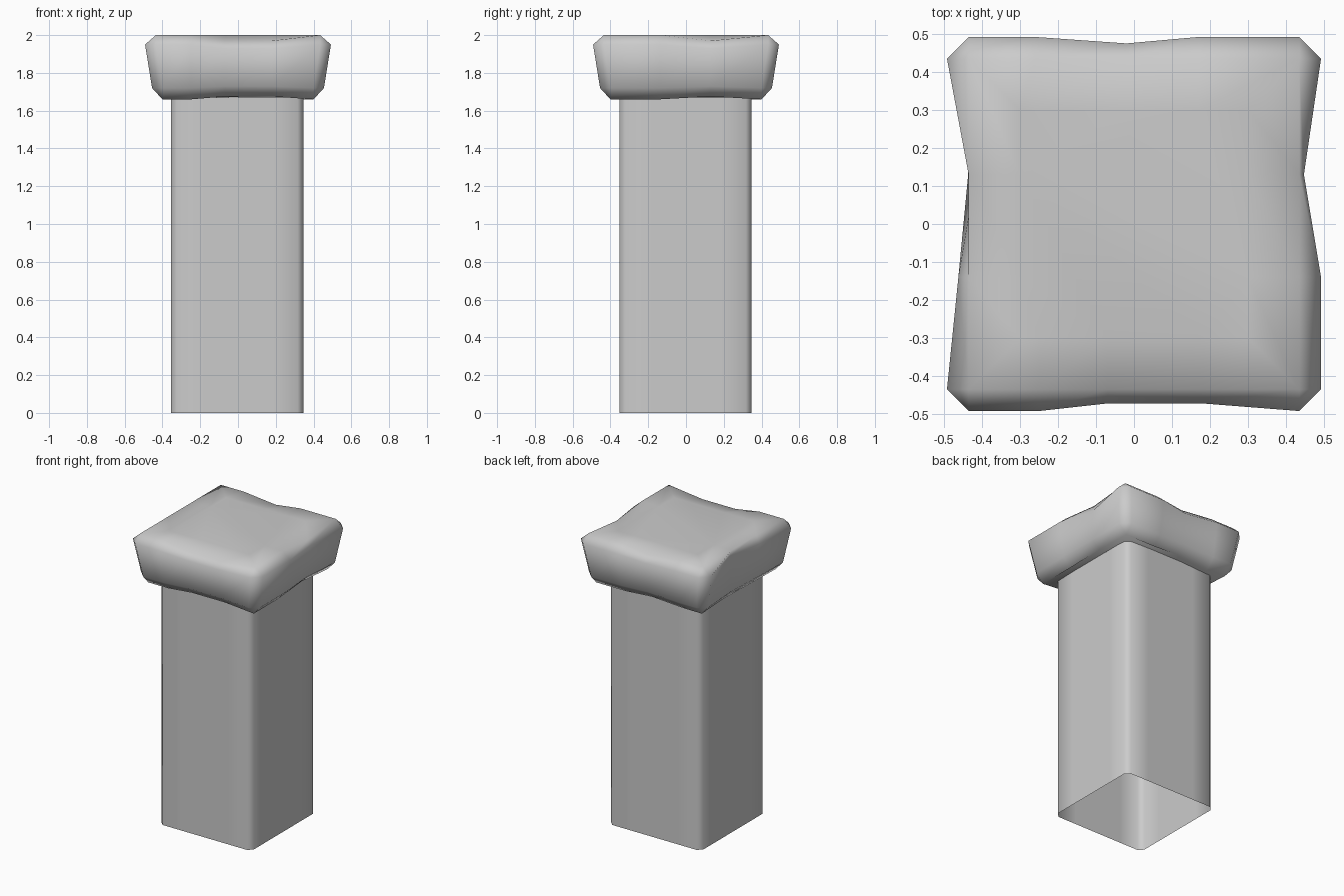
import bpy
import bmesh
from mathutils import Matrix, Vector

cube = bpy.data.objects.get("Cube")
if cube:
    bpy.data.objects.remove(cube, do_unlink=True)

stone = bpy.data.materials.new("pale_grey_stone")
stone.use_nodes = True
colour = (0.6, 0.6, 0.6, 1)
stone.diffuse_color = colour
stone.node_tree.nodes["Principled BSDF"].inputs["Base Color"].default_value = colour


def ring(bm, half, z, chamfer, sides, dent=0, drop=0):
    """Square loop with cut corners; each side lists (position, dent depth, rim drop)."""
    verts = []
    for i, side in enumerate(sides):
        turn = Matrix.Rotation(i * 1.5707963, 3, "Z")
        end = half - chamfer
        points = [(-end, 0, 0)] + side + [(end, 0, 0)]
        for t, depth, fall in points:
            p = turn @ Vector((t, -half + depth * dent, z - fall * drop))
            verts.append(bm.verts.new(p))
    return verts


def bridge(bm, low, high):
    n = len(low)
    for i in range(n):
        j = (i + 1) % n
        bm.faces.new((low[i], low[j], high[j], high[i]))


def finish(bm, name):
    bmesh.ops.remove_doubles(bm, verts=bm.verts, dist=0.0005)
    bmesh.ops.recalc_face_normals(bm, faces=bm.faces)
    mesh = bpy.data.meshes.new(name)
    bm.to_mesh(mesh)
    bm.free()
    mesh.materials.append(stone)
    mesh.shade_smooth()
    obj = bpy.data.objects.new(name, mesh)
    bpy.context.collection.objects.link(obj)
    return obj


# Open square shaft with softened corners
bm = bmesh.new()
plain = [[(-0.18, 0, 0), (0.18, 0, 0)]] * 4
bottom = ring(bm, 0.35, 0, 0.03, plain)
top = ring(bm, 0.35, 1.67, 0.03, plain)
bridge(bm, bottom, top)
finish(bm, "shaft").location = (-0.004, -0.003, 0)

# Worn capital: front, +x, back and -x sides, each walked anticlockwise
worn = [
    [(-0.25, 0, 0), (-0.07, 0.02, 0.03), (0.18, 0.02, 0.03)],
    [(-0.14, 0, 0), (0.13, 0.045, 0.03)],
    [(-0.17, 0, 0), (0.02, 0.017, 0.025), (0.26, 0, 0)],
    [(-0.13, 0.075, 0), (0.14, 0.03, 0)],
]
bm = bmesh.new()
levels = [
    # half width, height, corner cut, dent strength, drop strength
    (0.40, 1.66, 0, 0.2, -0.5),
    (0.455, 1.72, 0.055, 0.25, -0.3),
    (0.492, 1.95, 0.057, 1, 0.7),
    (0.435, 2.0, 0, 0, 1),
    (0.30, 2.0, 0, 0, 0),
]
rings = [ring(bm, half, z, cut, worn, dent, drop)
         for half, z, cut, dent, drop in levels]
for low, high in zip(rings, rings[1:]):
    bridge(bm, low, high)
bm.faces.new(rings[0])
bm.faces.new(rings[-1])
finish(bm, "capital")
